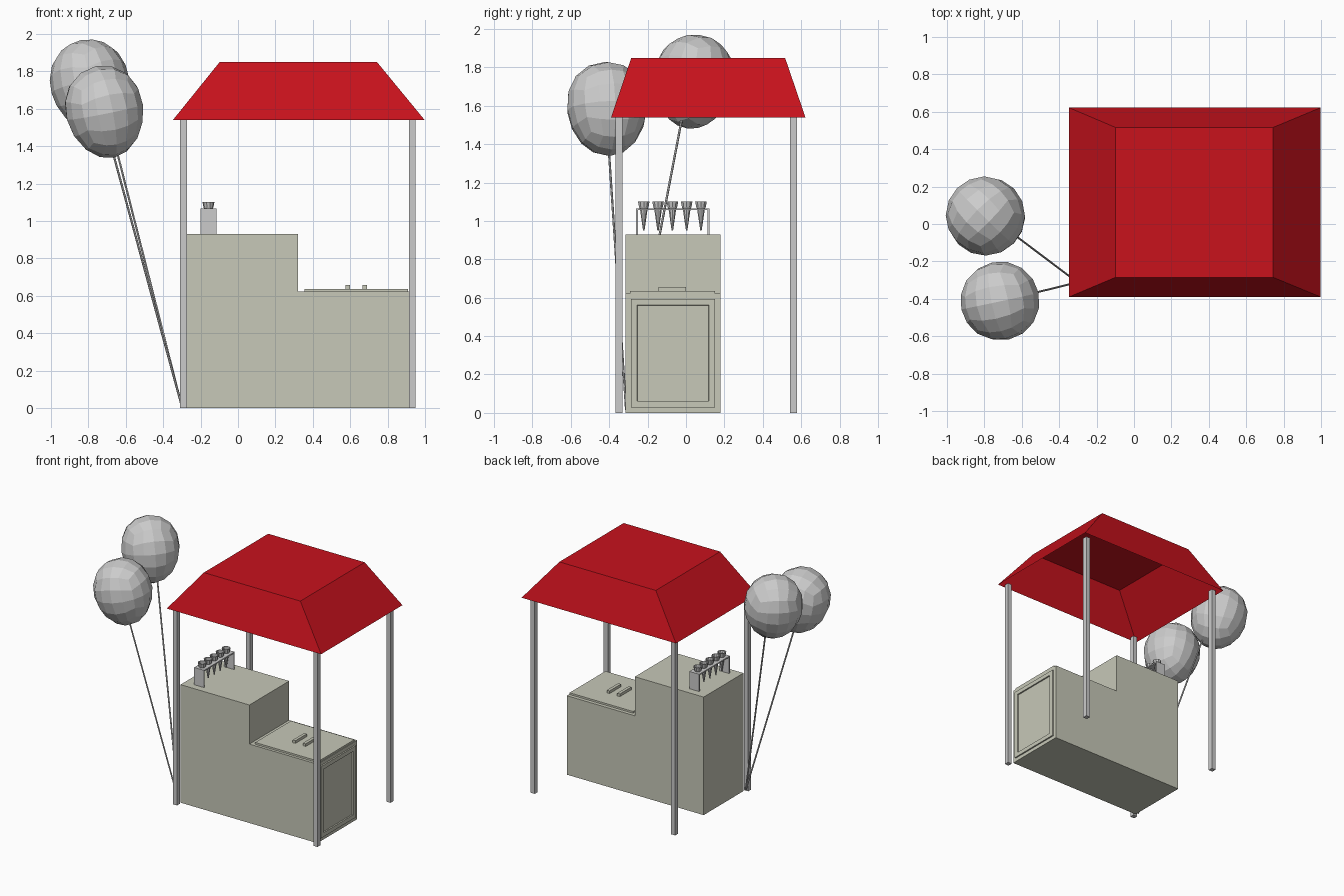
import bpy, bmesh, math
from mathutils import Vector, Matrix

if "Cube" in bpy.data.objects:
    bpy.data.objects.remove(bpy.data.objects["Cube"])


def material(name, rgb):
    m = bpy.data.materials.new(name)
    m.diffuse_color = (*rgb, 1)
    m.use_nodes = True
    m.node_tree.nodes["Principled BSDF"].inputs["Base Color"].default_value = m.diffuse_color
    return m


CREAM = material("cream_paint", (0.57, 0.58, 0.48))
RED = material("red_canopy", (0.58, 0.006, 0.012))


def finish(name, bm, mat=None, normals=True):
    if normals:
        bmesh.ops.recalc_face_normals(bm, faces=bm.faces)
    me = bpy.data.meshes.new(name)
    bm.to_mesh(me)
    bm.free()
    ob = bpy.data.objects.new(name, me)
    bpy.context.collection.objects.link(ob)
    if mat:
        me.materials.append(mat)
    return ob


def add_box(bm, x, y, z):
    size = Matrix.Diagonal((x[1] - x[0], y[1] - y[0], z[1] - z[0], 1))
    mid = Matrix.Translation((sum(x) / 2, sum(y) / 2, sum(z) / 2))
    bmesh.ops.create_cube(bm, size=1, matrix=mid @ size)


def box(name, x, y, z, mat=None):
    bm = bmesh.new()
    add_box(bm, x, y, z)
    return finish(name, bm, mat)


# Stepped freezer body: side profile extruded along y
bm = bmesh.new()
profile = [(-0.28, 0), (0.913, 0), (0.913, 0.622), (0.32, 0.622), (0.32, 0.93), (-0.28, 0.93)]
face = bm.faces.new([bm.verts.new((x, -0.315, z)) for x, z in profile])
ext = bmesh.ops.extrude_face_region(bm, geom=[face])
bmesh.ops.translate(bm, vec=(0, 0.495, 0),
                    verts=[v for v in ext["geom"] if isinstance(v, bmesh.types.BMVert)])
bmesh.ops.recalc_face_normals(bm, faces=bm.faces)

# Framed door panel on the right end
end = max(bm.faces, key=lambda f: f.calc_center_median().x)
for thick, depth in ((0.028, 0), (0.001, 0.01), (0.032, 0), (0.001, -0.01)):
    bmesh.ops.inset_region(bm, faces=[end], thickness=thick, depth=depth, use_even_offset=True)
finish("freezer_body", bm, CREAM)

# Lid and its two handles
box("freezer_lid", (0.355, 0.908), (-0.293, 0.152), (0.62, 0.636), CREAM)
for i, x in enumerate((0.588, 0.678)):
    box(f"lid_handle_{i + 1}", (x - 0.012, x + 0.012), (-0.142, 0.0), (0.634, 0.657), CREAM)

# Four canopy posts
for side, x in (("left", -0.292), ("right", 0.932)):
    for end_name, y in (("front", -0.35), ("back", 0.56)):
        box(f"{end_name}_{side}_post", (x - 0.018, x + 0.018), (y - 0.018, y + 0.018), (0, 1.545))

# Canopy: hollow sloped shell, open underneath
bm = bmesh.new()
rings = []
for x0, x1, y0, y1, z in ((-0.348, 0.998, -0.39, 0.622, 1.54), (-0.098, 0.743, -0.285, 0.516, 1.85)):
    rings.append([bm.verts.new(p) for p in ((x0, y0, z), (x1, y0, z), (x1, y1, z), (x0, y1, z))])
low, high = rings
for i in range(4):
    j = (i + 1) % 4
    bm.faces.new((low[i], low[j], high[j], high[i]))
bm.faces.new(high)
finish("canopy", bm, RED, normals=False)

# Cone rack: two end plates carrying a shelf
bm = bmesh.new()
add_box(bm, (-0.2, -0.115), (-0.26, -0.25), (0.93, 1.066))
add_box(bm, (-0.2, -0.115), (0.112, 0.122), (0.93, 1.066))
add_box(bm, (-0.2, -0.115), (-0.25, 0.112), (1.056, 1.066))
finish("cone_rack", bm)


# Wafer cones: lathed profile with a wide rim and hollow cup
def lathe(name, points, centre, sides):
    bm = bmesh.new()
    prev = None
    for r, z in points:
        ring = [bm.verts.new((centre[0] + r * math.cos(a), centre[1] + r * math.sin(a), z))
                for a in (2 * math.pi * k / sides for k in range(sides))]
        if prev:
            for k in range(sides):
                n = (k + 1) % sides
                bm.faces.new((prev[k], prev[n], ring[n], ring[k]))
        else:
            bm.faces.new(ring[::-1])
        prev = ring
    bm.faces.new(prev)
    return finish(name, bm)


for i in range(5):
    lathe(f"wafer_cone_{i + 1}",
          [(0.004, 0.95), (0.021, 1.062), (0.026, 1.072), (0.032, 1.102), (0.026, 1.102), (0.02, 1.078)],
          (-0.158, -0.22 + 0.0745 * i), 10)


# Balloons: even quad spheres, stretched, tapered and leaned along their strings
def balloon(name, centre, lean, spin):
    bm = bmesh.new()
    bmesh.ops.create_cube(bm, size=2)
    bmesh.ops.subdivide_edges(bm, edges=bm.edges[:], cuts=3, use_grid_fill=True)
    tilt = Vector((0, 0, 1)).rotation_difference(Vector(lean)).to_matrix()
    turn = Matrix.Rotation(spin, 3, "Z")
    for v in bm.verts:
        p = Vector([math.tan(c * math.pi / 4) for c in v.co]).normalized()
        w = 0.211 * (1 + 0.08 * p.z)
        v.co = tilt @ turn @ Vector((p.x * w, p.y * w, p.z * 0.25)) + Vector(centre)
    finish(name, bm)


def string(name, start, stop):
    a, b = Vector(start), Vector(stop)
    bm = bmesh.new()
    place = Matrix.Translation((a + b) / 2) @ (b - a).to_track_quat("Z", "Y").to_matrix().to_4x4()
    bmesh.ops.create_cone(bm, cap_ends=True, segments=6, radius1=0.006, radius2=0.006,
                          depth=(b - a).length, matrix=place)
    finish(name, bm)


ANCHOR = (-0.302, -0.312, 0.015)
balloon("back_balloon", (-0.79, 0.04, 1.725), (-0.2, 0.14, 1), math.radians(45))
balloon("front_balloon", (-0.712, -0.411, 1.583), (-0.2, -0.05, 1), math.radians(12))
string("back_balloon_string", ANCHOR, (-0.69, -0.02, 1.54))
string("front_balloon_string", ANCHOR, (-0.67, -0.402, 1.37))
